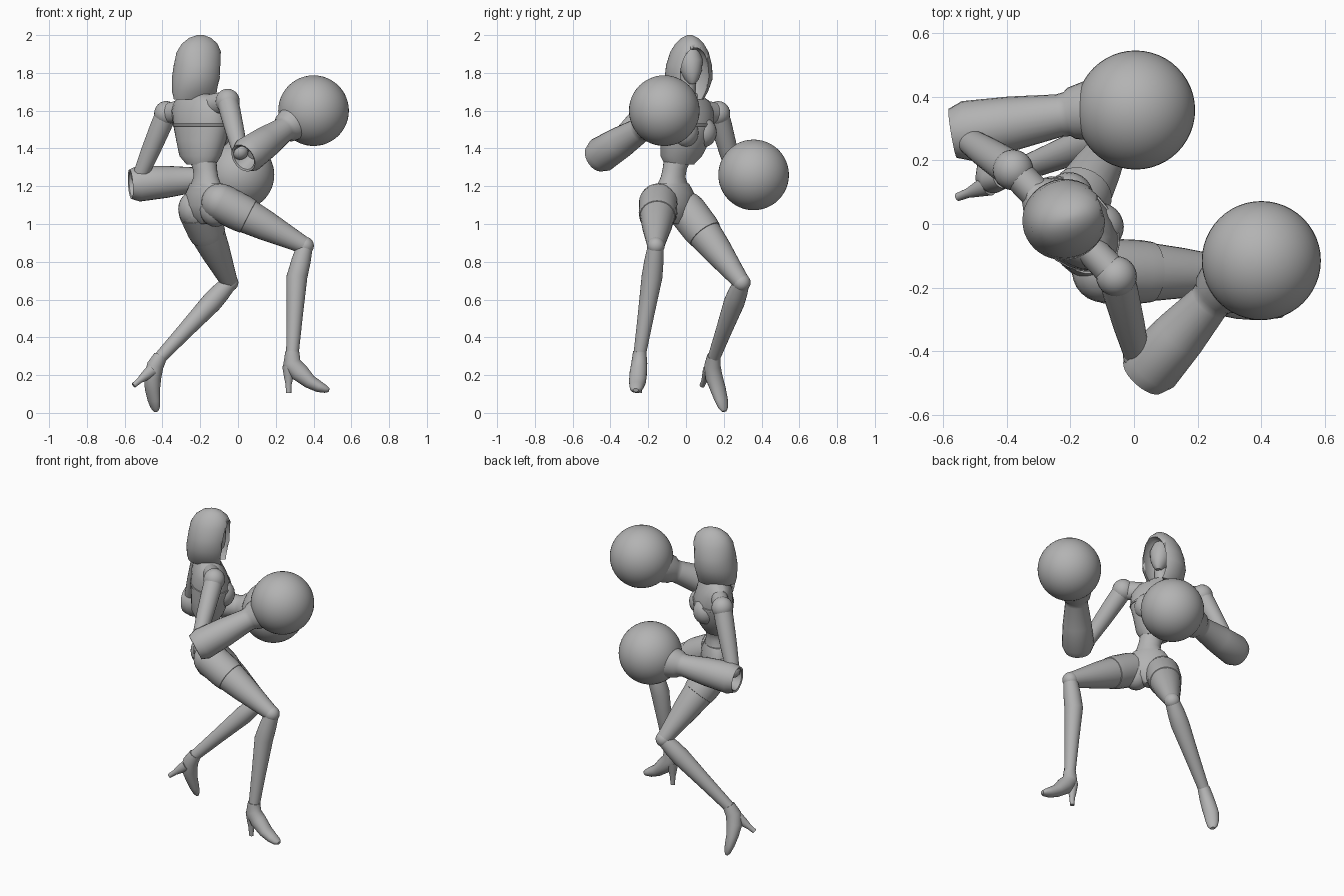
import bpy, bmesh, math
from mathutils import Vector as V, Matrix

if "Cube" in bpy.data.objects:
    bpy.data.objects.remove(bpy.data.objects["Cube"])

grey = bpy.data.materials.new("plain_grey")
grey.use_nodes = True
grey.diffuse_color = (0.45, 0.45, 0.45, 1)
grey.node_tree.nodes["Principled BSDF"].inputs["Base Color"].default_value = (0.45, 0.45, 0.45, 1)


def finish(name, bm, angle=40):
    bmesh.ops.recalc_face_normals(bm, faces=bm.faces)
    mesh = bpy.data.meshes.new(name)
    bm.to_mesh(mesh)
    bm.free()
    mesh.materials.append(grey)
    obj = bpy.data.objects.new(name, mesh)
    bpy.context.collection.objects.link(obj)
    bpy.ops.object.select_all(action='DESELECT')
    obj.select_set(True)
    bpy.context.view_layer.objects.active = obj
    bpy.ops.object.shade_smooth_by_angle(angle=math.radians(angle))
    return obj


def loft(name, rings, side=(0, 0, 1), axis=None, segs=24):
    """Skin elliptical rings (centre, half width along side, half depth)."""
    bm = bmesh.new()
    pts = [V(r[0]) for r in rings]
    loops = []
    for i, (_, a, b) in enumerate(rings):
        t = V(axis) if axis else pts[min(i + 1, len(pts) - 1)] - pts[max(i - 1, 0)]
        t.normalize()
        u = V(side) - t * V(side).dot(t)
        u.normalize()
        w = t.cross(u)
        loops.append([bm.verts.new(pts[i] + u * a * math.cos(k * math.tau / segs)
                                   + w * b * math.sin(k * math.tau / segs)) for k in range(segs)])
    for lo, hi in zip(loops, loops[1:]):
        for k in range(segs):
            n = (k + 1) % segs
            bm.faces.new((lo[k], lo[n], hi[n], hi[k]))
    bm.faces.new(loops[0])
    bm.faces.new(loops[-1])
    return finish(name, bm)


def ball(name, centre, size, yaw=0, segs=32):
    """Ellipsoid; size is forward, sideways and vertical radius."""
    bm = bmesh.new()
    bmesh.ops.create_uvsphere(bm, u_segments=segs, v_segments=segs // 2, radius=1)
    m = Matrix.Translation(centre) @ Matrix.Rotation(math.radians(yaw), 4, 'Z') @ Matrix.Diagonal((*size, 1))
    bmesh.ops.transform(bm, matrix=m, verts=bm.verts)
    return finish(name, bm)


def facing(yaw):
    a = math.radians(yaw)
    return V((math.cos(a), math.sin(a), 0)), V((-math.sin(a), math.cos(a), 0))


UP = (0, 0, 1)
body_fwd, body_left = facing(45)
head_fwd, head_left = facing(18)

# Bodice, waist and pelvis
loft("bodice", [((-.195, -.035, 1.315), .085, .07), ((-.2, -.025, 1.36), .125, .095),
                ((-.195, -.005, 1.44), .15, .113), ((-.195, 0, 1.52), .172, .118),
                ((-.208, 0, 1.6), .178, .1), ((-.212, 0, 1.65), .16, .078),
                ((-.212, 0, 1.69), .08, .055)], body_left, UP)
loft("bodice_band", [((-.195, 0, 1.515), .17, .117), ((-.195, 0, 1.518), .175, .121),
                     ((-.196, 0, 1.53), .176, .12), ((-.197, 0, 1.533), .171, .114)], body_left, UP)
loft("waist", [((-.19, -.04, 1.36), .08, .07), ((-.175, -.06, 1.29), .068, .06),
               ((-.17, -.068, 1.25), .07, .06), ((-.17, -.072, 1.19), .1, .075)], body_left, UP)
loft("pelvis", [((-.17, -.07, 1.215), .1, .07), ((-.165, -.07, 1.165), .135, .082),
                ((-.165, -.07, 1.1), .14, .085), ((-.165, -.065, 1.04), .1, .07),
                ((-.165, -.06, 1.0), .03, .035)], body_left, UP)
for side, label in ((1, "left"), (-1, "right")):
    chest = V((-.195, 0, 1.485)) + body_fwd * .058 + body_left * side * .068
    ball(label + "_breast", chest, (.073, .075, .08), 45, 24)
    seat = V((-.175, -.065, 1.08)) + body_left * side * .08
    ball(label + "_buttock", seat, (.085, .085, .095), 45, 24)

# Neck, face and hood with a carved opening
head = V((-.225, .012, 0))
loft("neck", [((-.212, 0, 1.62), .05, .05), ((-.205, .008, 1.7), .042, .042),
              ((-.2, .012, 1.8), .042, .042)], body_left, UP)
hood_rows = [(1.66, .075, .118), (1.7, .102, .126), (1.77, .127, .132), (1.84, .121, .128),
             (1.91, .1, .12), (1.955, .073, .096), (1.985, .042, .06), (2.0, .012, .018)]
hood = loft("hood", [(head + head_fwd * .09 * max(0, z - 1.7) + V((0, 0, z)), w, d)
                     for z, w, d in hood_rows], head_left, UP, 40)
cutter = ball("hood_opening_cutter", head + head_fwd * .11 + V((0, 0, 1.785)), (.115, .079, .15), 18)
cutter.hide_render = True
carve = hood.modifiers.new("opening", 'BOOLEAN')
carve.operation = 'DIFFERENCE'
carve.object = cutter
bpy.ops.object.select_all(action='DESELECT')
bpy.context.view_layer.objects.active = hood
hood.select_set(True)
bpy.ops.object.modifier_apply(modifier="opening")
bpy.data.objects.remove(cutter)
face = head + head_fwd * .045
loft("face", [((face + head_fwd * f + V((0, 0, z))), w, d) for z, f, w, d in
              ((1.74, .02, .015, .02), (1.765, .012, .037, .045), (1.81, .004, .056, .06),
               (1.87, 0, .063, .062), (1.925, -.01, .048, .045))], head_left, UP)

# Arms with gloves: shoulder, elbow, wrist, fist
arms = {"right": ((-.055, -.165, 1.65), (.01, -.415, 1.385), (.04, -.465, 1.357),
                  (.25, -.23, 1.505), (.4, -.115, 1.6)),
        "left": ((-.38, .17, 1.585), (-.52, .262, 1.25), (-.55, .288, 1.212),
                 (-.21, .345, 1.235), (.005, .358, 1.26))}
for label, (shoulder, elbow, cuff, wrist, fist) in arms.items():
    s, e, c, w, f = map(V, (shoulder, elbow, cuff, wrist, fist))
    ball(label + "_shoulder", s, (.064, .064, .066), 0, 24)
    root = s.lerp(V((-.212, 0, 1.61)), .55)
    loft(label + "_collar", [(root, .06, .05), (s, .055, .05)])
    loft(label + "_upper_arm", [(s, .056, .056), (s.lerp(e, .2), .056, .056),
                                (s.lerp(e, .6), .05, .05), (e, .04, .04)], (1, 0, 0))
    ball(label + "_elbow", e, (.045, .045, .045), 0, 20)
    axis = (w - c).normalized()
    loft(label + "_glove_cuff", [(c + axis * .06, .045, .045), (c - axis * .015, .068, .068),
                                 (c - axis * .02, .078, .078), (c + axis * .025, .095, .095),
                                 (c.lerp(w, .5), .085, .085), (c.lerp(w, .93), .067, .067),
                                 (w, .07, .07), (w + axis * .015, .082, .082),
                                 (w + axis * .1, .1, .1)], UP, tuple(axis))
    ball(label + "_glove", f, (.187, .187, .187), 0, 48)

# Legs with short cuffs at the thigh: hip, knee, calf, ankle
legs = {"right": ((-.095, -.147, 1.115), (.355, -.16, .885), (.312, -.18, .72), (.288, -.245, .31)),
        "left": ((-.215, .005, 1.07), (-.045, .295, .69), (-.14, .255, .585), (-.415, .147, .29))}
for label, points in legs.items():
    h, k, c, a = map(V, points)
    ball(label + "_hip", h, (.1, .1, .1), 0, 24)
    thigh = [(0, .1), (.25, .096), (.55, .079), (.85, .056), (1, .045)]
    loft(label + "_thigh", [(h.lerp(k, t), r, r) for t, r in thigh], (0, 0, 1))
    loft(label + "_short_cuff", [(h.lerp(k, t), r, r) for t, r in
                                 ((0, .102), (.25, .1), (.33, .095), (.335, .088))], (0, 0, 1))
    ball(label + "_knee", k, (.047, .047, .047), 0, 24)
    loft(label + "_shin", [(k, .042, .042), (k.lerp(c, .5), .051, .051), (c, .055, .055),
                           (c.lerp(a, .5), .043, .043), (a, .033, .033)], (0, 1, 0))

# High-heeled shoes: body path plus a tapered heel
shoes = {"right": ((0, 1, 0), (.268, -.245, .22), (.268, -.247, .105),
                   [((.288, -.245, .325), .035, .037), ((.284, -.247, .265), .042, .048),
                    ((.325, -.252, .215), .046, .05), ((.38, -.257, .165), .045, .037),
                    ((.43, -.262, .138), .037, .03), ((.465, -.265, .125), .03, .02),
                    ((.482, -.266, .12), .014, .01)]),
         "left": ((-.64, .77, 0), (-.475, .115, .21), (-.553, .085, .145),
                  [((-.41, .148, .3), .036, .037), ((-.438, .14, .25), .042, .046),
                   ((-.452, .148, .19), .045, .047), ((-.453, .17, .125), .045, .036),
                   ((-.445, .187, .068), .039, .029), ((-.438, .198, .028), .03, .02),
                   ((-.434, .203, .008), .014, .01)])}
for label, (side, top, tip, body) in shoes.items():
    loft(label + "_shoe", body, side)
    t, b = V(top), V(tip)
    loft(label + "_heel", [(t + (t - b) * .25, .034, .034), (t.lerp(b, .3), .022, .024),
                           (t.lerp(b, .6), .015, .016), (b, .013, .014)], side)
